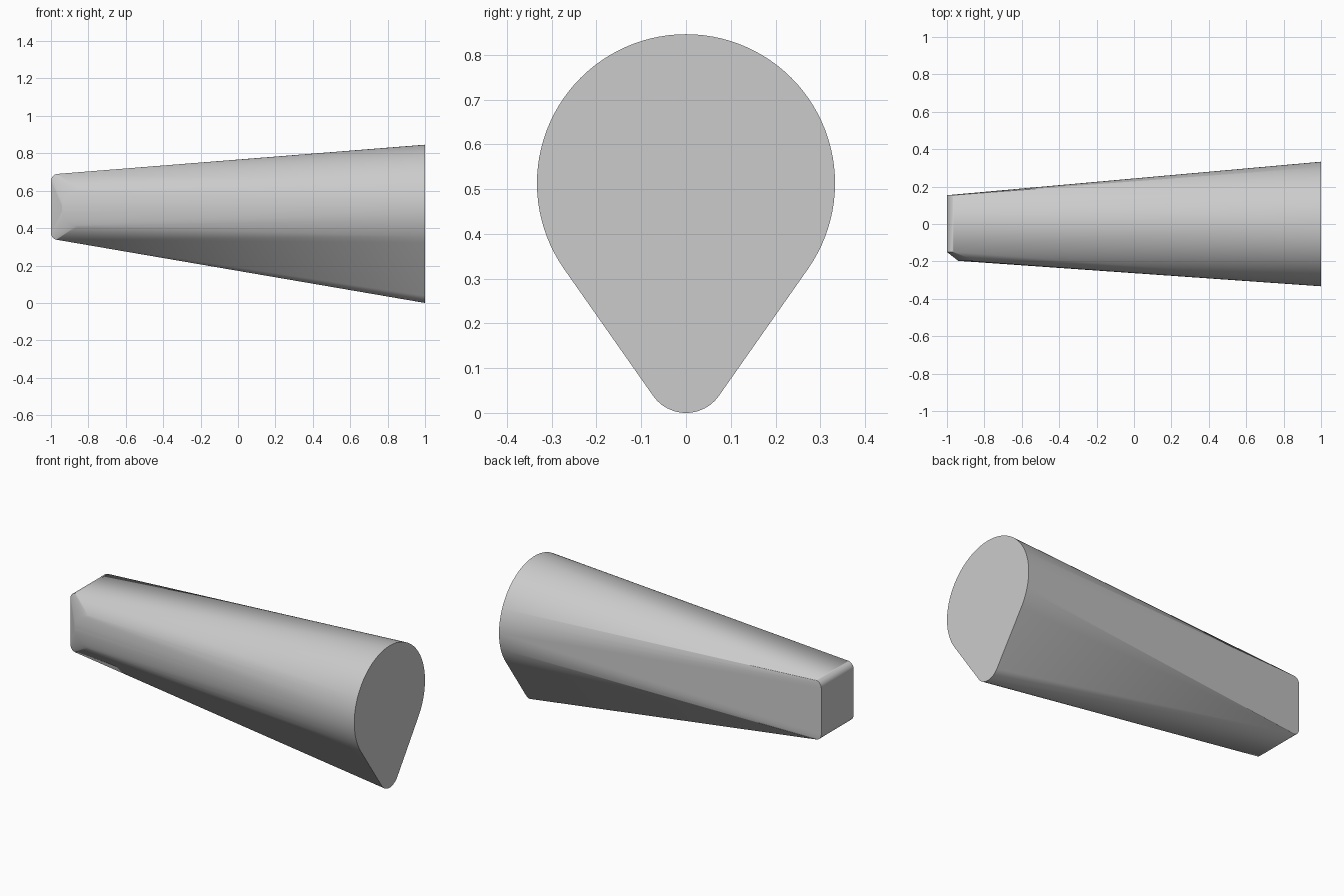
import bpy, bmesh
from math import sin, cos, radians

if "Cube" in bpy.data.objects:
    bpy.data.objects.remove(bpy.data.objects["Cube"])


def arc(cu, cv, r, start, end, n):
    """Points of an arc in a 2D plane, angles in degrees."""
    return [(cu + r * cos(radians(start + (end - start) * i / n)),
             cv + r * sin(radians(start + (end - start) * i / n)))
            for i in range(n + 1)]


points = []

# Large end: teardrop outline in the plane x = 1
drop = arc(0, 0.513, 0.333, -35, 215, 72) + arc(0, 0.09, 0.09, 215, 325, 24)
points += [(1, y, z) for y, z in drop]

# Small end: block with rounded top and bottom edges
R = 0.038
block = (arc(-1 + R, 0.69 - R, R, 85, 180, 10)
         + arc(-1 + R, 0.337 + R, R, 180, 260, 10))
for y in (-0.15, 0.154):
    points += [(x, y, z) for x, z in block]

# Round boss that bulges the front side near the small end
points += [(x, -0.197, z) for x, z in arc(-0.84, 0.507, 0.1, 0, 352, 44)]

# Skin stretched over the three shapes
bm = bmesh.new()
for p in points:
    bm.verts.new(p)
bmesh.ops.remove_doubles(bm, verts=bm.verts[:], dist=0.0005)
hull = bmesh.ops.convex_hull(bm, input=bm.verts[:], use_existing_faces=False)
inner = {g for g in hull["geom_interior"] + hull["geom_unused"]
         if isinstance(g, bmesh.types.BMVert)}
bmesh.ops.delete(bm, geom=list(inner), context='VERTS')
bmesh.ops.dissolve_limit(bm, angle_limit=radians(0.1),
                         verts=bm.verts[:], edges=bm.edges[:])
bmesh.ops.recalc_face_normals(bm, faces=bm.faces[:])

mesh = bpy.data.meshes.new("tapered_body")
bm.to_mesh(mesh)
bm.free()
body = bpy.data.objects.new("tapered_body", mesh)
bpy.context.collection.objects.link(body)
bpy.context.view_layer.objects.active = body
body.select_set(True)
bpy.ops.object.shade_smooth_by_angle(angle=radians(25))
